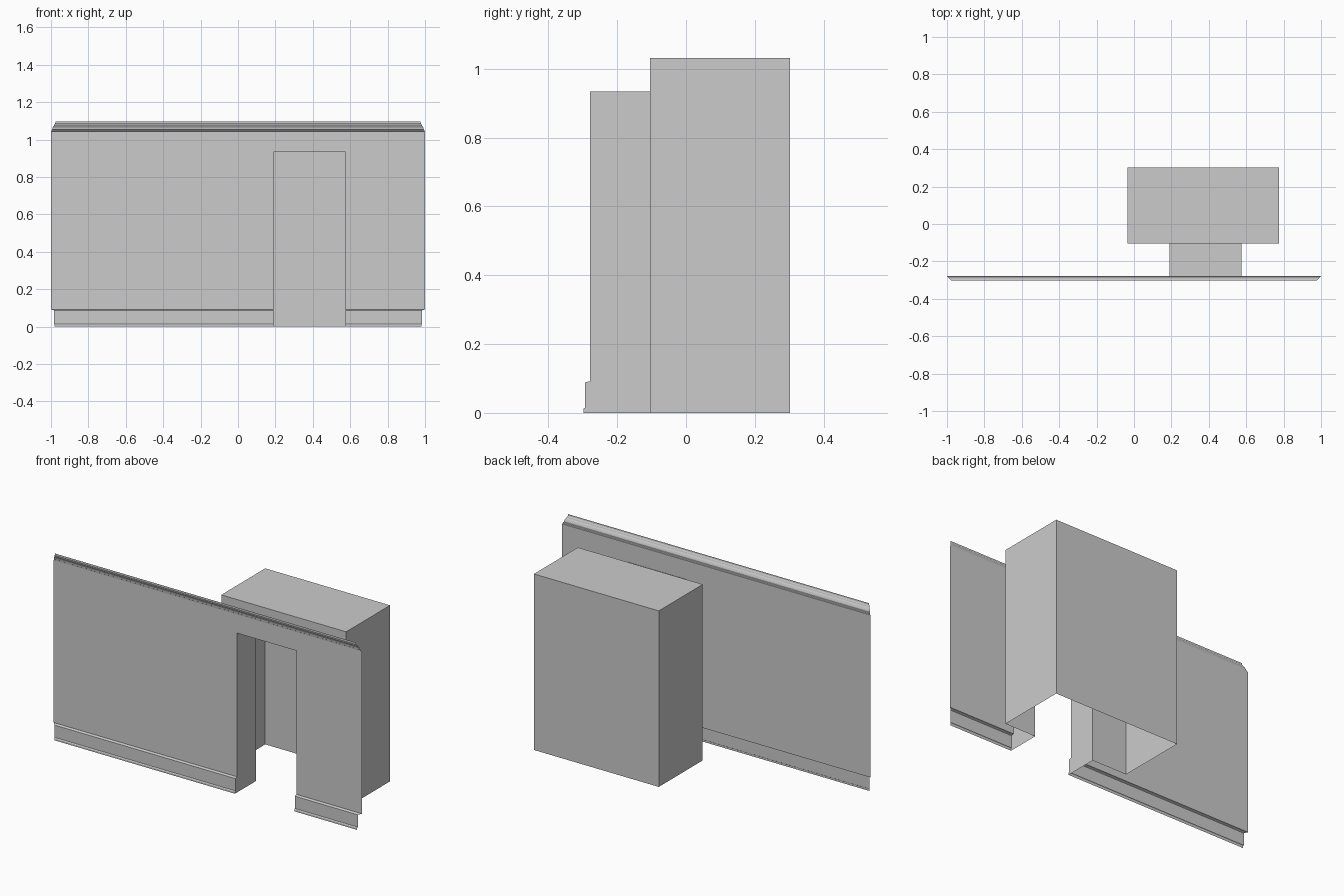
import bpy, bmesh
from mathutils import Vector

if "Cube" in bpy.data.objects:
    bpy.data.objects.remove(bpy.data.objects["Cube"])

WALL_Y = -0.279              # plane of the wall sheet
DOOR = (0.189, 0.575)        # door opening in x
DOOR_TOP = 0.934
BOX_X = (-0.035, 0.775)      # back room
BOX_Y = (-0.105, 0.302)
BOX_TOP = 1.032


def sheet_object(name, polygons, inside):
    """Open surface object; every face is turned to look at the inside point."""
    bm = bmesh.new()
    for poly in polygons:
        bm.faces.new([bm.verts.new(p) for p in poly])
    bmesh.ops.remove_doubles(bm, verts=bm.verts, dist=1e-5)
    bm.normal_update()
    for f in bm.faces:
        if f.normal.dot(Vector(inside) - f.calc_center_median()) < 0:
            f.normal_flip()
    mesh = bpy.data.meshes.new(name)
    bm.to_mesh(mesh)
    bm.free()
    obj = bpy.data.objects.new(name, mesh)
    bpy.context.collection.objects.link(obj)
    return obj


def moulding(name, profile, x0, x1, mitre0, mitre1):
    """Run a (y, z) profile along x, with optional 45 degree mitred ends."""
    rows = []
    for y, z in profile:
        d = WALL_Y - y
        rows.append(((x0 + d * mitre0, y, z), (x1 - d * mitre1, y, z)))
    polys = [(a[0], a[1], b[1], b[0]) for a, b in zip(rows, rows[1:])]
    return sheet_object(name, polys, ((x0 + x1) / 2, -50, 0.5))


base_profile = [(-0.2985, 0), (-0.2985, 0.010), (-0.297, 0.013), (-0.294, 0.015),
                (-0.294, 0.087), (-0.291, 0.089), (-0.284, 0.091), (WALL_Y, 0.092)]
crown_profile = [(WALL_Y, 1.044), (-0.282, 1.045), (-0.283, 1.052), (-0.286, 1.054),
                 (-0.287, 1.061), (-0.291, 1.070), (-0.296, 1.077), (-0.298, 1.083),
                 (-0.300, 1.085), (-0.302, 1.089), (-0.302, 1.098)]

# Wall sheet with the door notch
dx0, dx1 = DOOR
wall = [(-1, 0.092), (dx0, 0.092), (dx0, DOOR_TOP), (dx1, DOOR_TOP),
        (dx1, 0.092), (1, 0.092), (1, 1.044), (-1, 1.044)]
sheet_object("front_wall", [[(x, WALL_Y, z) for x, z in wall]], (0, -50, 0.5))

# Skirting on both sides of the door, and crown along the top
moulding("skirting_left", base_profile, -1, dx0, 1, 0)
moulding("skirting_right", base_profile, dx1, 1, 0, 1)
moulding("crown_moulding", crown_profile, -1, 1, 1, 1)

# Door passage: jambs follow the skirting profile at the foot
jamb = [(BOX_Y[0], 0)] + base_profile + [(WALL_Y, DOOR_TOP), (BOX_Y[0], DOOR_TOP)]
passage = [[(x, y, z) for y, z in jamb] for x in DOOR]
passage.append([(dx0, WALL_Y, DOOR_TOP), (dx1, WALL_Y, DOOR_TOP),
                (dx1, BOX_Y[0], DOOR_TOP), (dx0, BOX_Y[0], DOOR_TOP)])
sheet_object("door_passage", passage, (0.38, -0.19, 0.5))

# Back room, open at the floor and at the door
(bx0, bx1), (by0, by1), top = BOX_X, BOX_Y, BOX_TOP
front = [(bx0, 0), (dx0, 0), (dx0, DOOR_TOP), (dx1, DOOR_TOP),
         (dx1, 0), (bx1, 0), (bx1, top), (bx0, top)]
room = [[(x, by0, z) for x, z in front],
        [(bx0, by1, 0), (bx1, by1, 0), (bx1, by1, top), (bx0, by1, top)],
        [(bx0, by0, top), (bx1, by0, top), (bx1, by1, top), (bx0, by1, top)]]
for x in BOX_X:
    room.append([(x, by0, 0), (x, by1, 0), (x, by1, top), (x, by0, top)])
sheet_object("back_room", room, (0.38, 0.1, 0.5))
